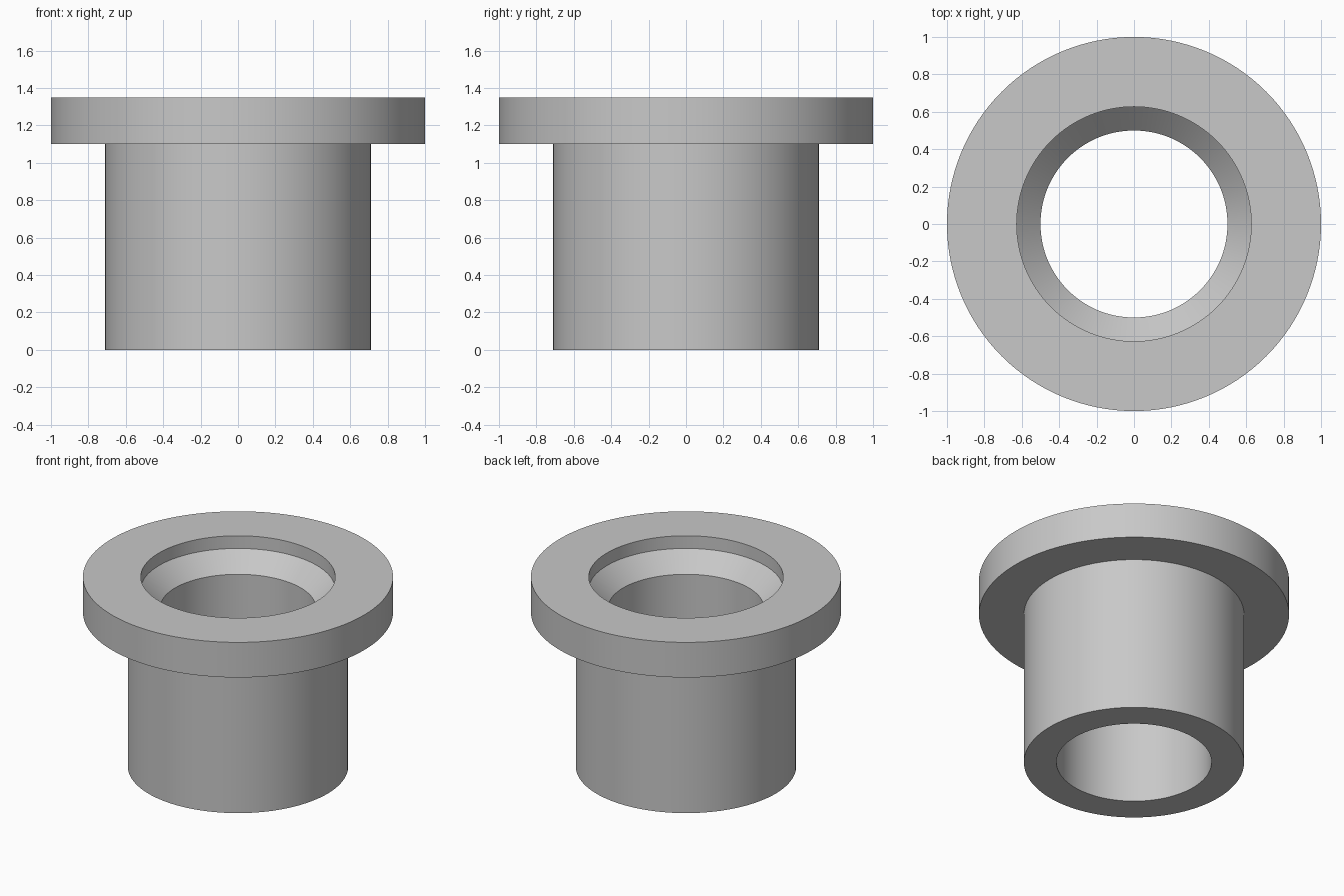
import bpy
import bmesh
from math import radians, tau
from mathutils import Matrix, Vector

default = bpy.data.objects.get("Cube")
if default:
    bpy.data.objects.remove(default, do_unlink=True)

# Plain grey metal
metal = bpy.data.materials.new("grey metal")
metal.use_nodes = True
grey = (0.58, 0.58, 0.58, 1)
metal.diffuse_color = grey
metal.node_tree.nodes["Principled BSDF"].inputs["Base Color"].default_value = grey


def lathe(name, profile, segments=128):
    """Turn a closed (radius, height) profile around the z axis."""
    bm = bmesh.new()
    rings = []
    for i in range(segments):
        turn = Matrix.Rotation(tau * i / segments, 3, "Z")
        rings.append([bm.verts.new(turn @ Vector((r, 0, z))) for r, z in profile])
    count = len(profile)
    for i in range(segments):
        a, b = rings[i], rings[(i + 1) % segments]
        for j in range(count):
            k = (j + 1) % count
            bm.faces.new((a[j], b[j], b[k], a[k]))
    bmesh.ops.recalc_face_normals(bm, faces=bm.faces)
    mesh = bpy.data.meshes.new(name)
    bm.to_mesh(mesh)
    bm.free()
    mesh.materials.append(metal)
    obj = bpy.data.objects.new(name, mesh)
    bpy.context.collection.objects.link(obj)
    return obj


# Sleeve, flange, counterbore, tapered seat and straight bore in one profile
bushing = lathe("flanged_bushing", [
    (0.5, 0), (0.71, 0), (0.71, 1.1), (1, 1.1), (1, 1.35),
    (0.627, 1.35), (0.627, 1.26), (0.5, 1.135),
])

bpy.ops.object.select_all(action="DESELECT")
bushing.select_set(True)
bpy.context.view_layer.objects.active = bushing
bpy.ops.object.shade_smooth_by_angle(angle=radians(30))
